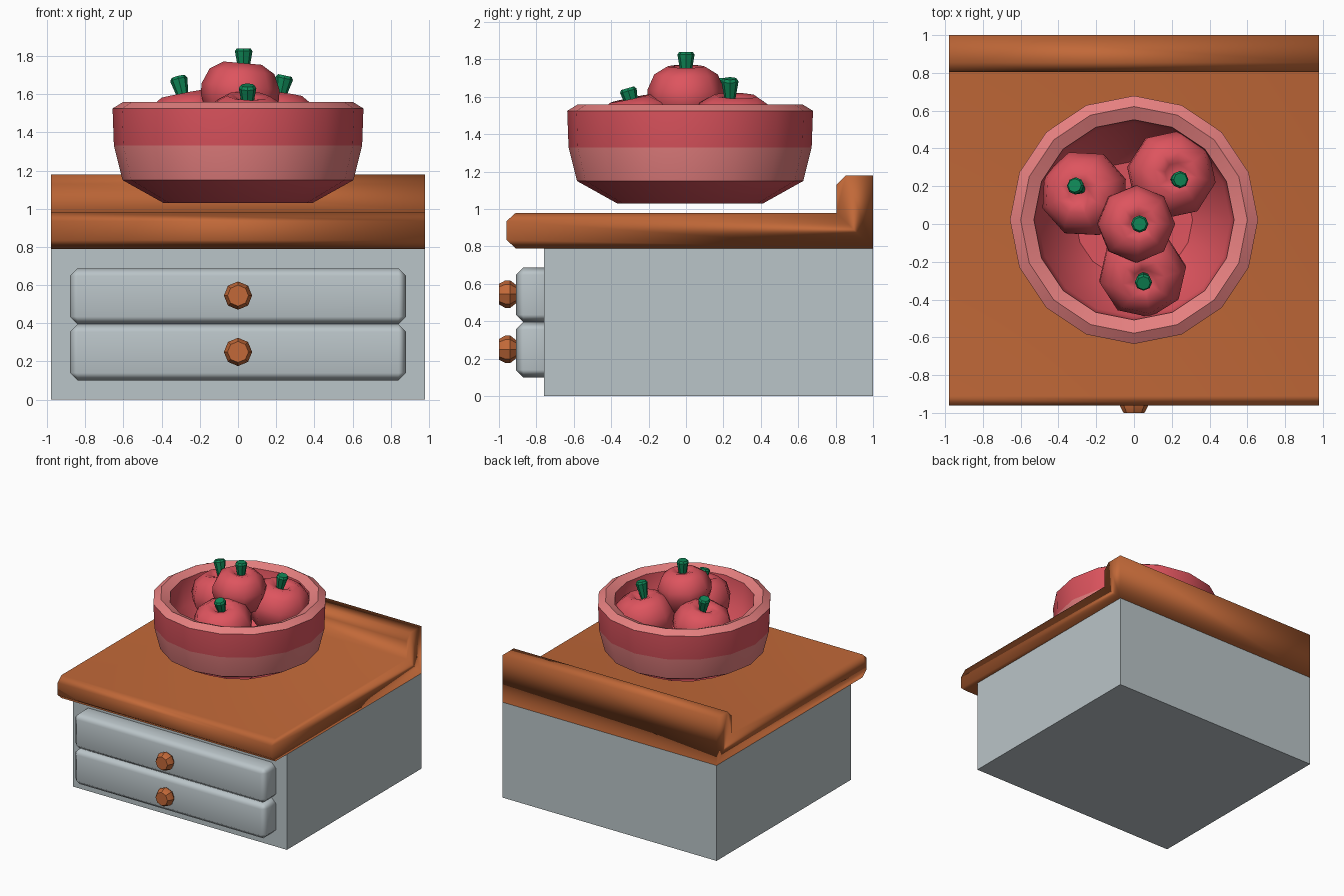
import bpy, bmesh, math
from mathutils import Euler, Vector

if "Cube" in bpy.data.objects:
    bpy.data.objects.remove(bpy.data.objects["Cube"])


def material(name, srgb):
    m = bpy.data.materials.new(name)
    m.diffuse_color = [((c + 0.055) / 1.055) ** 2.4 for c in srgb] + [1.0]
    m.use_nodes = True
    m.node_tree.nodes["Principled BSDF"].inputs["Base Color"].default_value = m.diffuse_color
    return m


WOOD = material("orange wood", (0.76, 0.41, 0.22))
GREY = material("grey paint", (0.73, 0.77, 0.785))
RED = material("red", (0.87, 0.33, 0.37))
PINK = material("pale pink", (0.90, 0.50, 0.50))
GREEN = material("stem green", (0.06, 0.53, 0.34))


def finish(name, bm, mats, angle):
    bmesh.ops.recalc_face_normals(bm, faces=bm.faces)
    me = bpy.data.meshes.new(name)
    bm.to_mesh(me)
    bm.free()
    ob = bpy.data.objects.new(name, me)
    bpy.context.collection.objects.link(ob)
    for m in mats:
        me.materials.append(m)
    bpy.ops.object.select_all(action='DESELECT')
    bpy.context.view_layer.objects.active = ob
    ob.select_set(True)
    if angle:
        bpy.ops.object.shade_smooth_by_angle(angle=math.radians(angle))
    return ob


def box(name, lo, hi, mat, bevel=0.0):
    bm = bmesh.new()
    bmesh.ops.create_cube(bm, size=1)
    lo, hi = Vector(lo), Vector(hi)
    for v in bm.verts:
        v.co = (lo + hi) / 2 + v.co * (hi - lo)
    if bevel:
        bmesh.ops.bevel(bm, geom=bm.edges[:], offset=bevel, segments=1, affect='EDGES')
    ob = finish(name, bm, [mat], 50 if bevel else 0)
    if bevel:
        ob.modifiers.new("weighted", 'WEIGHTED_NORMAL')
    return ob


def lathe(name, profile, sides, mats, loc, rot=(0, 0, 0), angle=35, rule=None):
    """Revolve (radius, z) points about z; a point of zero radius closes the end."""
    bm = bmesh.new()
    rings = []
    for r, z in profile:
        if r == 0:
            rings.append([bm.verts.new((0, 0, z))] * sides)
        else:
            rings.append([bm.verts.new((r * math.cos(2 * math.pi * i / sides),
                                        r * math.sin(2 * math.pi * i / sides), z))
                          for i in range(sides)])
    for a, b in zip(rings, rings[1:]):
        for i in range(sides):
            j = (i + 1) % sides
            face = bm.faces.new(list(dict.fromkeys((a[i], a[j], b[j], b[i]))))
            if rule:
                face.material_index = rule(face.calc_center_median())
    ob = finish(name, bm, mats, angle)
    ob.location = loc
    ob.rotation_euler = [math.radians(a) for a in rot]
    return ob


# Cabinet body
box("cabinet", (-0.98, -0.76, 0), (0.98, 1, 0.79), GREY)

# Worktop with chamfered nose and raised back ledge, as an extruded side profile
outline = [(-0.91, 0.79), (1, 0.79), (1, 1.18), (0.855, 1.18), (0.805, 1.13),
           (0.805, 0.98), (-0.91, 0.98), (-0.96, 0.935), (-0.96, 0.835)]
bm = bmesh.new()
side = bm.faces.new([bm.verts.new((-0.98, y, z)) for y, z in outline])
ext = bmesh.ops.extrude_face_region(bm, geom=[side])
bmesh.ops.translate(bm, vec=(1.96, 0, 0),
                    verts=[g for g in ext["geom"] if isinstance(g, bmesh.types.BMVert)])
worktop = finish("worktop", bm, [WOOD], 50)
worktop.modifiers.new("weighted", 'WEIGHTED_NORMAL')

# Drawers with round knobs
knob = [(0, 0), (0.05, 0), (0.074, 0.03), (0.074, 0.055), (0.055, 0.09), (0, 0.09)]
for label, z0, z1, zk in (("lower", 0.10, 0.395, 0.25), ("upper", 0.395, 0.688, 0.545)):
    box(label + "_drawer", (-0.88, -0.91, z0), (0.88, -0.70, z1), GREY, 0.04)
    lathe(label + "_knob", knob, 8, [WOOD], (0, -0.91, zk), (90, 0, 0), 30)

# Bowl: pale rim and pale outer band
bowl = [(0, 1.03), (0.39, 1.03), (0.605, 1.15), (0.65, 1.33), (0.657, 1.525), (0.60, 1.56),
        (0.53, 1.53), (0.51, 1.32), (0.31, 1.12), (0, 1.10)]


def bowl_colour(c):
    band = 1.18 < c.z < 1.30 and math.hypot(c.x, c.y) > 0.55
    return 1 if c.z > 1.5 or band else 0


lathe("bowl", bowl, 16, [RED, PINK], (0, 0.022, 0), angle=40, rule=bowl_colour)

# Apples: centre, scale, apple tilt, stem foot, stem tilt
apple = [(0, -0.15), (0.075, -0.175), (0.165, -0.115), (0.205, -0.01), (0.205, 0.045),
         (0.17, 0.125), (0.10, 0.168), (0.05, 0.155), (0, 0.10)]
stem = [(0, -0.04), (0.024, -0.04), (0.046, 0.085), (0.036, 0.10), (0, 0.10)]
fruit = [
    ("top", (0.01, 0, 1.595), 1.0, (0, 5, 0), (0.03, 0, 1.74), (0, 0, 0)),
    ("left", (-0.26, 0.16, 1.415), 1.13, (-5, -10, 20), (-0.29, 0.19, 1.595), (-8, -14, 0)),
    ("back", (0.195, 0.26, 1.415), 1.15, (3, 8, 35), (0.225, 0.235, 1.60), (0, 12, 0)),
    ("front", (0.045, -0.26, 1.405), 1.13, (12, 0, 10), (0.05, -0.285, 1.55), (16, 0, 0)),
]
for label, centre, size, tilt, foot, lean in fruit:
    ob = lathe(label + "_apple", apple, 8, [RED], centre, tilt, 60)
    ob.scale = (size, size, size)
    lathe(label + "_stem", stem, 8, [GREEN], foot, lean, 30)
